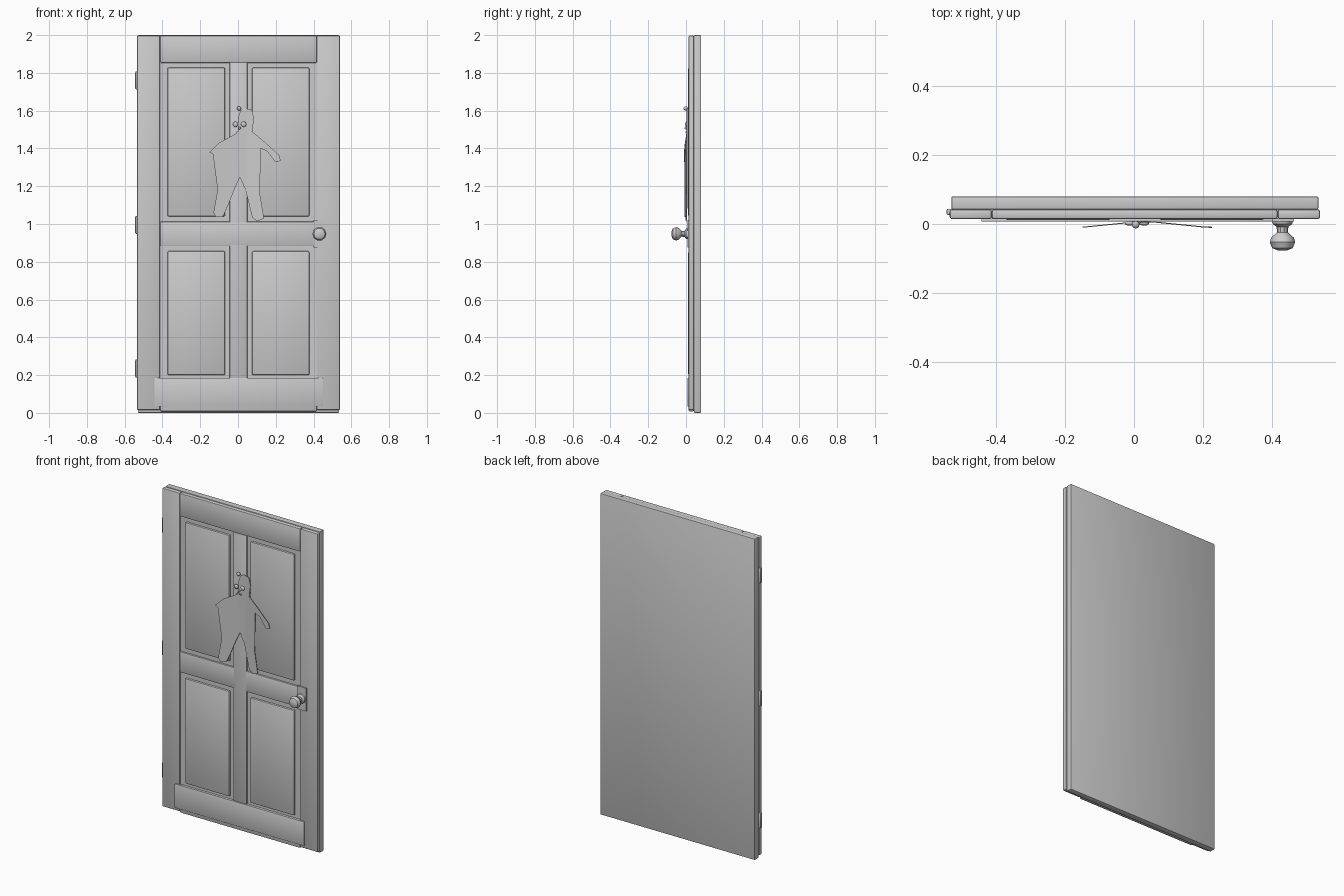
import bpy, bmesh, math
from mathutils import Vector

old = bpy.data.objects.get("Cube")
if old:
    bpy.data.objects.remove(old, do_unlink=True)

grey = bpy.data.materials.new("plain grey")
grey.use_nodes = True
GREY = (0.6, 0.6, 0.6, 1)
grey.diffuse_color = GREY
grey.node_tree.nodes["Principled BSDF"].inputs["Base Color"].default_value = GREY


def finish(name, bm, smooth=True):
    bmesh.ops.recalc_face_normals(bm, faces=bm.faces)
    mesh = bpy.data.meshes.new(name)
    bm.to_mesh(mesh)
    bm.free()
    mesh.materials.append(grey)
    ob = bpy.data.objects.new(name, mesh)
    bpy.context.collection.objects.link(ob)
    if smooth:
        bpy.ops.object.select_all(action="DESELECT")
        ob.select_set(True)
        bpy.context.view_layer.objects.active = ob
        bpy.ops.object.shade_smooth_by_angle(angle=math.radians(35))
    return ob


def box(name, x, y, z, bevel=0.0):
    """Box between (low, high) pairs, with optional rounded edges."""
    bm = bmesh.new()
    bmesh.ops.create_cube(bm, size=1)
    for v in bm.verts:
        v.co = Vector([r[0] if c < 0 else r[1] for c, r in zip(v.co, (x, y, z))])
    if bevel:
        bmesh.ops.bevel(bm, geom=bm.edges[:], offset=bevel, segments=2,
                        profile=0.5, affect="EDGES")
    return finish(name, bm)


def ball(name, centre, radius, squash=1.0):
    bm = bmesh.new()
    bmesh.ops.create_uvsphere(bm, u_segments=12, v_segments=8, radius=radius)
    for v in bm.verts:
        v.co.y *= squash
        v.co += Vector(centre)
    return finish(name, bm)


def lathe(name, centre, profile, sides):
    """Turn (radius, y) points around an axis along y."""
    bm = bmesh.new()
    rings = []
    for r, y in profile:
        rings.append([bm.verts.new((centre[0] + r * math.cos(math.tau * i / sides), y,
                                    centre[1] + r * math.sin(math.tau * i / sides)))
                      for i in range(sides)])
    for a, b in zip(rings, rings[1:]):
        for i in range(sides):
            j = (i + 1) % sides
            bm.faces.new((a[i], a[j], b[j], b[i]))
    bm.faces.new(rings[0])
    bm.faces.new(rings[-1])
    return finish(name, bm)


def cutout(name, outline):
    """Thin sheet in the xz plane whose sides curl towards the front."""
    bm = bmesh.new()
    bm.faces.new([bm.verts.new((x, 0, z)) for x, z in outline])
    # Slice into strips so the sheet can bend
    for i in range(-3, 5):
        bmesh.ops.bisect_plane(bm, geom=bm.verts[:] + bm.edges[:] + bm.faces[:],
                               plane_co=(i * 0.05, 0, 0), plane_no=(1, 0, 0))
    bmesh.ops.triangulate(bm, faces=bm.faces[:])
    front = bm.faces[:]
    for v in bm.verts:
        v.co.y = 0.007 - 0.018 * min(1, abs(v.co.x - 0.03) / 0.18)
    solid = bmesh.ops.extrude_face_region(bm, geom=front)
    for v in solid["geom"]:
        if isinstance(v, bmesh.types.BMVert):
            v.co.y += 0.003
    return finish(name, bm, smooth=False)


# Door slab and frame boards
box("back_slab", (-0.53, 0.535), (0.042, 0.08), (0, 2), 0.004)
FRAME = (0.014, 0.043)
box("right_stile", (-0.535, -0.413), FRAME, (0.015, 1.998), 0.007)
box("left_stile", (0.417, 0.54), FRAME, (0.015, 1.998), 0.007)
box("top_rail", (-0.413, 0.417), FRAME, (1.853, 1.998), 0.007)
box("bottom_rail", (-0.413, 0.417), FRAME, (0.008, 0.183), 0.007)
box("middle_rail", (-0.413, 0.417), FRAME, (0.883, 1.012), 0.005)
box("middle_stile", (-0.044, 0.05), FRAME, (0.18, 1.856), 0.005)

# Raised panels set in the four openings
for level, z in (("upper", (1.04, 1.828)), ("lower", (0.2, 0.856))):
    for side, x in (("right", (-0.374, -0.068)), ("left", (0.074, 0.378))):
        box(f"{level}_{side}_panel_field", (x[0] - 0.042, x[1] + 0.042), (0.024, 0.043),
            (z[0] - 0.03, z[1] + 0.03))
        box(f"{level}_{side}_panel", x, (0.011, 0.03), z, 0.008)

# Kick plate, hinges and knob
box("kick_plate", (-0.443, 0.45), (0.007, 0.016), (0.033, 0.184), 0.002)
for i, z in enumerate((0.235, 0.995, 1.76)):
    box(f"hinge_{i + 1}", (-0.544, -0.525), (0.026, 0.044), (z - 0.047, z + 0.047), 0.004)
box("knob_plate", (0.4, 0.464), (0.007, 0.016), (0.876, 1.02))
lathe("door_knob", (0.431, 0.948),
      [(0.03, 0.008), (0.028, 0), (0.017, -0.008), (0.016, -0.024), (0.033, -0.04),
       (0.037, -0.052), (0.03, -0.07), (0.012, -0.077)], 10)

# Hanging paper figure with a pin and face
cutout("figure_body", [
    (0.0, 1.485), (-0.1, 1.43), (-0.15, 1.38), (-0.133, 1.37), (-0.108, 1.18),
    (-0.13, 1.06), (-0.117, 1.036), (-0.078, 1.042), (-0.05, 1.105), (-0.02, 1.18), (0.01, 1.247),
    (0.04, 1.18), (0.075, 1.035), (0.103, 1.014), (0.138, 1.03), (0.116, 1.16),
    (0.12, 1.4), (0.155, 1.385), (0.198, 1.327), (0.226, 1.335), (0.218, 1.365),
    (0.14, 1.435), (0.075, 1.49), (0.085, 1.56), (0.072, 1.607), (0.035, 1.612),
    (0.012, 1.6), (0.0, 1.56)])
ball("pin", (0.005, -0.002, 1.612), 0.011)
for side, x in (("right", -0.013), ("left", 0.03)):
    ball(f"{side}_eye", (x, 0.002, 1.528), 0.014, 0.5)
ball("nose", (0.008, -0.001, 1.508), 0.007)
box("mouth", (-0.008, 0.022), (-0.002, 0.008), (1.483, 1.489))
